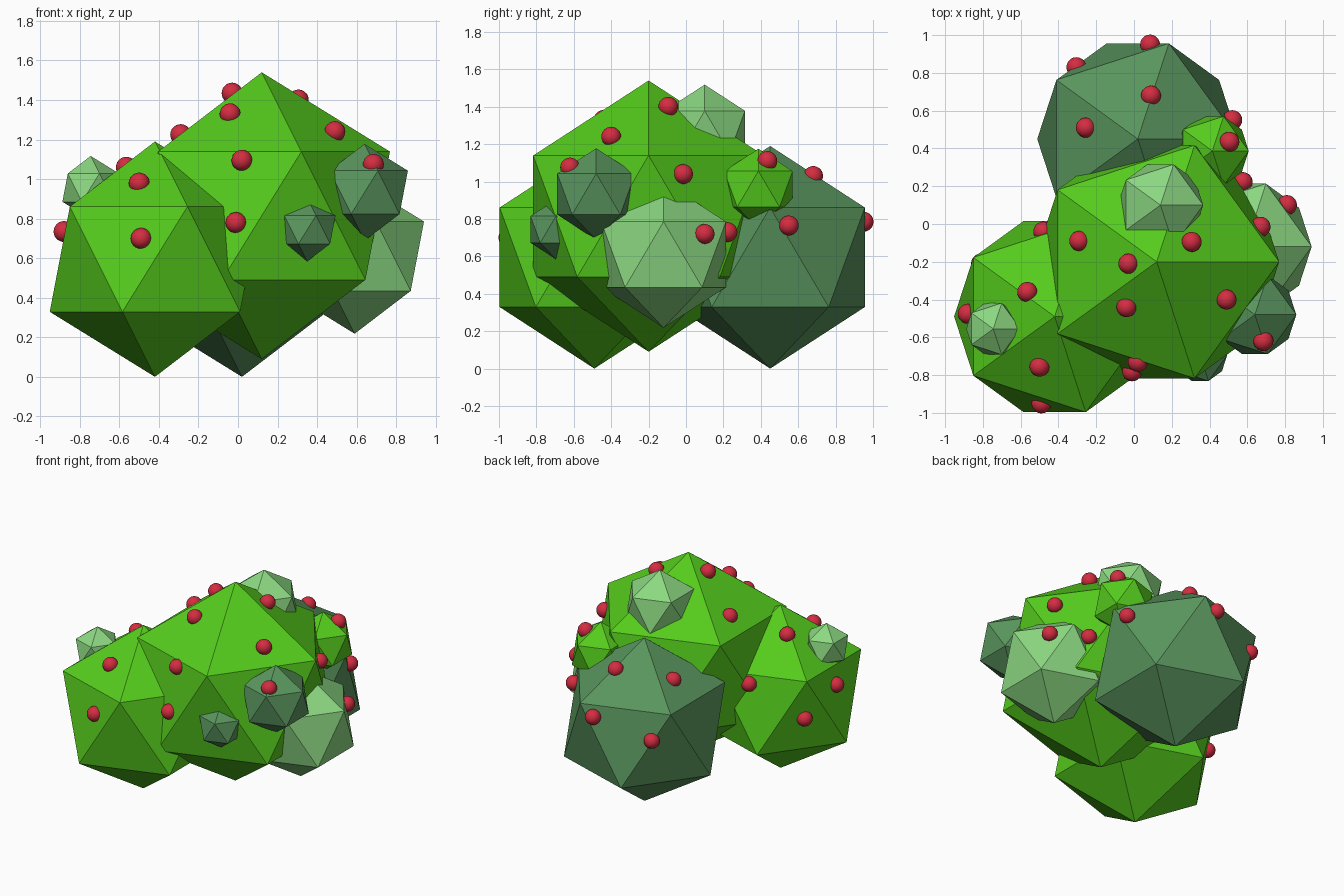
import bpy


def material(name, color):
    m = bpy.data.materials.new(name)
    m.diffuse_color = (*color, 1)
    return m


bright = material("bright_green", (0.09, 0.60, 0.012))
dark = material("dark_green", (0.10, 0.30, 0.11))
pale = material("pale_green", (0.26, 0.68, 0.22))
red = material("berry_red", (0.66, 0.026, 0.053))


def ball(name, loc, radius, mat, subdivisions=1):
    bpy.ops.mesh.primitive_ico_sphere_add(
        subdivisions=subdivisions, radius=radius, location=loc)
    ob = bpy.context.object
    ob.name = name
    ob.data.materials.append(mat)
    return ob


# Foliage clumps: faceted icosahedra
clumps = [
    ("main_foliage", (0.12, -0.20, 0.815), 0.725, bright),
    ("left_foliage", (-0.42, -0.49, 0.595), 0.595, bright),
    ("back_foliage", (0.02, 0.45, 0.595), 0.595, dark),
    ("right_foliage", (0.59, -0.12, 0.61), 0.392, pale),
    ("front_right_tuft", (0.64, -0.48, 0.933), 0.245, dark),
    ("front_small_tuft", (0.35, -0.695, 0.744), 0.16, dark),
    ("top_tuft", (0.14, 0.10, 1.265), 0.253, pale),
    ("left_tuft", (-0.745, -0.555, 0.957), 0.16, pale),
    ("back_right_tuft", (0.415, 0.387, 0.96), 0.215, bright),
]
for c in clumps:
    ball(*c)

# Berries half sunk in the foliage
berries = [
    (-0.50, -0.755, 0.98), (-0.49, -0.95, 0.70), (-0.88, -0.475, 0.735),
    (-0.565, -0.36, 1.06), (-0.48, -0.04, 0.80), (-0.81, -0.21, 0.57),
    (-0.29, -0.09, 1.225), (0.02, -0.73, 1.095), (-0.01, -0.78, 0.78),
    (-0.04, -0.44, 1.33), (-0.03, -0.21, 1.435), (0.305, -0.095, 1.40),
    (0.49, -0.40, 1.24), (0.685, -0.62, 1.075), (0.67, -0.015, 1.04),
    (0.505, 0.435, 1.11), (0.52, 0.55, 0.765), (0.81, 0.10, 0.72),
    (0.575, 0.222, 0.73), (0.09, 0.68, 1.03), (0.085, 0.95, 0.785),
    (-0.255, 0.51, 0.98), (-0.305, 0.83, 0.67),
]
for i, p in enumerate(berries):
    ball(f"berry_{i + 1}", p, 0.053, red, 3)
    bpy.ops.object.shade_smooth()
